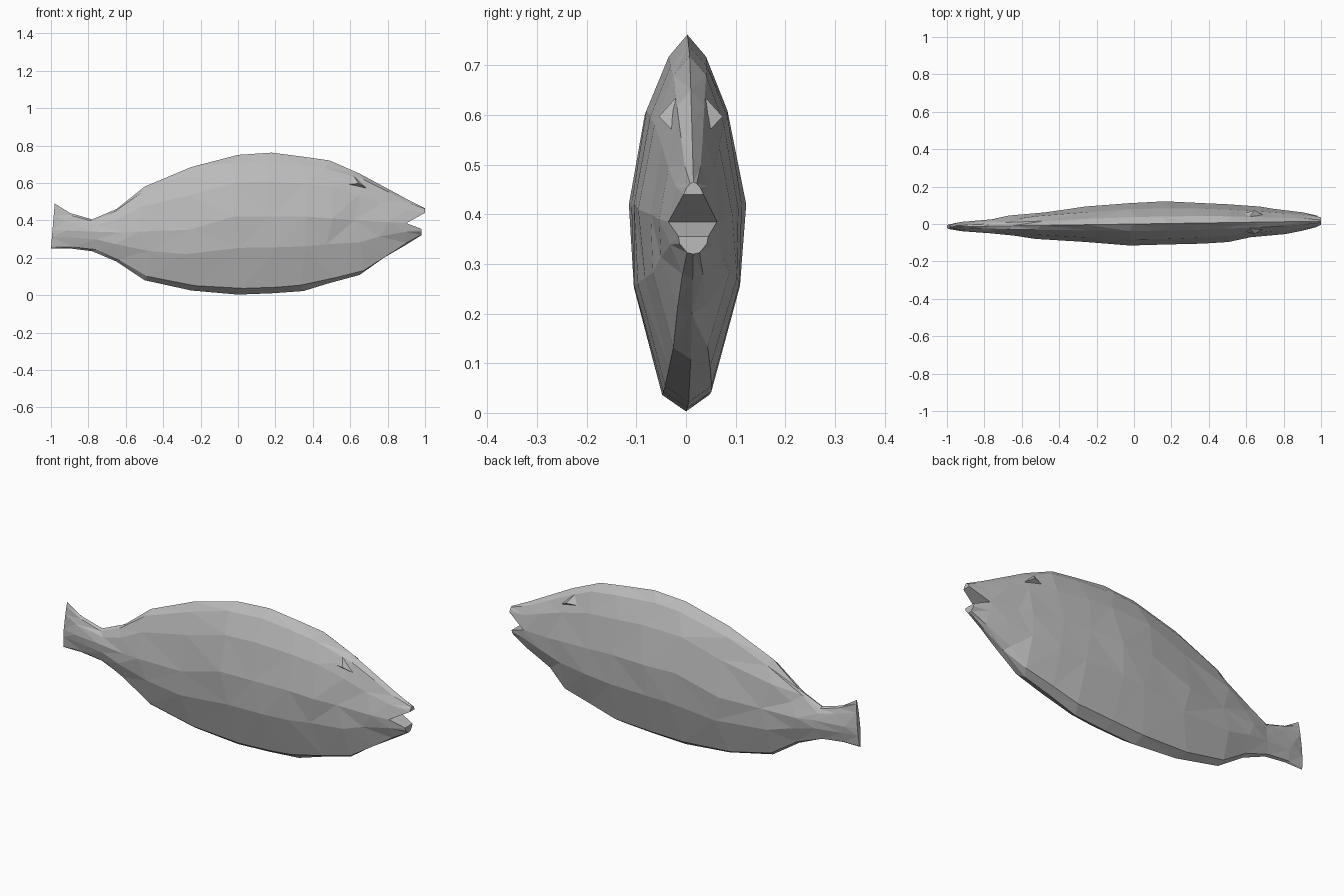
import bpy
import bmesh
import random

random.seed(4)

default_cube = bpy.data.objects.get("Cube")
if default_cube:
    bpy.data.objects.remove(default_cube, do_unlink=True)


def make_material(name, colour):
    material = bpy.data.materials.new(name)
    material.use_nodes = True
    material.diffuse_color = colour
    shader = material.node_tree.nodes["Principled BSDF"]
    shader.inputs["Base Color"].default_value = colour
    return material


def finish(bm, name, material):
    bmesh.ops.triangulate(bm, faces=bm.faces[:])
    bmesh.ops.recalc_face_normals(bm, faces=bm.faces[:])
    mesh = bpy.data.meshes.new(name)
    bm.to_mesh(mesh)
    bm.free()
    mesh.materials.append(material)
    obj = bpy.data.objects.new(name, mesh)
    bpy.context.collection.objects.link(obj)
    return obj


def bridge(bm, first, second):
    """Join two closed loops of equal length with quads."""
    count = len(first)
    for i in range(count):
        j = (i + 1) % count
        bm.faces.new((first[i], first[j], second[j], second[i]))


grey = make_material("fish grey", (0.5, 0.5, 0.5, 1))

# Body stations from tail to mouth: x, belly z, widest z, back z, half width
STATIONS = [
    (-1.0, .25, .35, .49, .012),
    (-.9, .25, .345, .44, .025),
    (-.78, .235, .34, .405, .038),
    (-.65, .18, .335, .46, .056),
    (-.5, .08, .34, .58, .072),
    (-.25, .025, .35, .685, .096),
    (0, .003, .42, .75, .116),
    (.18, .01, .42, .762, .117),
    (.35, .022, .42, .74, .111),
    (.49, .065, .41, .72, .102),
    (.65, .108, .4, .65, .084),
    (.78, .2, .39, .58, .068),
    (.9, .27, .385, .515, .049),
]
# Half section: share of the lower or upper height, share of the half width
LOWER = [(0, 0), (.08, .42), (.6, .92)]
UPPER = [(0, 1), (.55, .7), (.87, .33), (1, 0)]
SIDE = len(LOWER) + len(UPPER)
MOUTH = len(LOWER)


def lean(x):
    """The fish bends slightly sideways along its length."""
    return .015 * x


def section(bm, station, at_end):
    x, belly, mid, back, half = station
    outline = [(belly + (mid - belly) * h, w) for h, w in LOWER]
    outline += [(mid + (back - mid) * h, w) for h, w in UPPER]
    ring = []
    # Up one side, then down the other, sharing the belly and back points
    path = [(z, w, 1) for z, w in outline]
    path += [(z, w, -1) for z, w in reversed(outline[1:-1])]
    for z, w, side in path:
        shift = 0
        if w > 0 and not at_end:
            shift = random.uniform(-.03, .03)
            w *= random.uniform(.96, 1.02)
        if x == -1:
            shift = .02 * (z - belly) / (back - belly)
        ring.append(bm.verts.new((x + shift, lean(x) + side * w * half, z)))
    return ring


def jaw(bm, root, tip_x, low, high, half):
    """Taper an open part of the mouth ring into a closed jaw."""
    zs = [v.co.z for v in root]
    widest = max(abs(v.co.y - lean(.9)) for v in root)
    tip = []
    for v in root:
        share = (v.co.z - min(zs)) / (max(zs) - min(zs))
        y = lean(tip_x) + (v.co.y - lean(.9)) * half / widest
        tip.append(bm.verts.new((tip_x, y, low + share * (high - low))))
    bridge(bm, root, tip)
    bm.faces.new(tip)


# Body, tail and jaws as one faceted skin
bm = bmesh.new()
last = len(STATIONS) - 1
rings = [section(bm, s, i in (0, last)) for i, s in enumerate(STATIONS)]
for first, second in zip(rings, rings[1:]):
    bridge(bm, first, second)
bm.faces.new(rings[0])
mouth = rings[-1]
other = len(mouth) - MOUTH
jaw(bm, mouth[MOUTH:other + 1], 1.0, .44, .465, .02)
jaw(bm, mouth[other:] + mouth[:MOUTH + 1], .98, .32, .355, .03)
finish(bm, "fish_body", grey)

# Small pointed brow over each eye
for side, name in ((-1, "right_brow"), (1, "left_brow")):
    bm = bmesh.new()
    corners = [(.56, .04, .59), (.645, .064, .597), (.69, .038, .57), (.62, .03, .635)]
    points = [bm.verts.new((x, lean(x) + side * y, z)) for x, y, z in corners]
    bmesh.ops.convex_hull(bm, input=points)
    finish(bm, name, grey)
